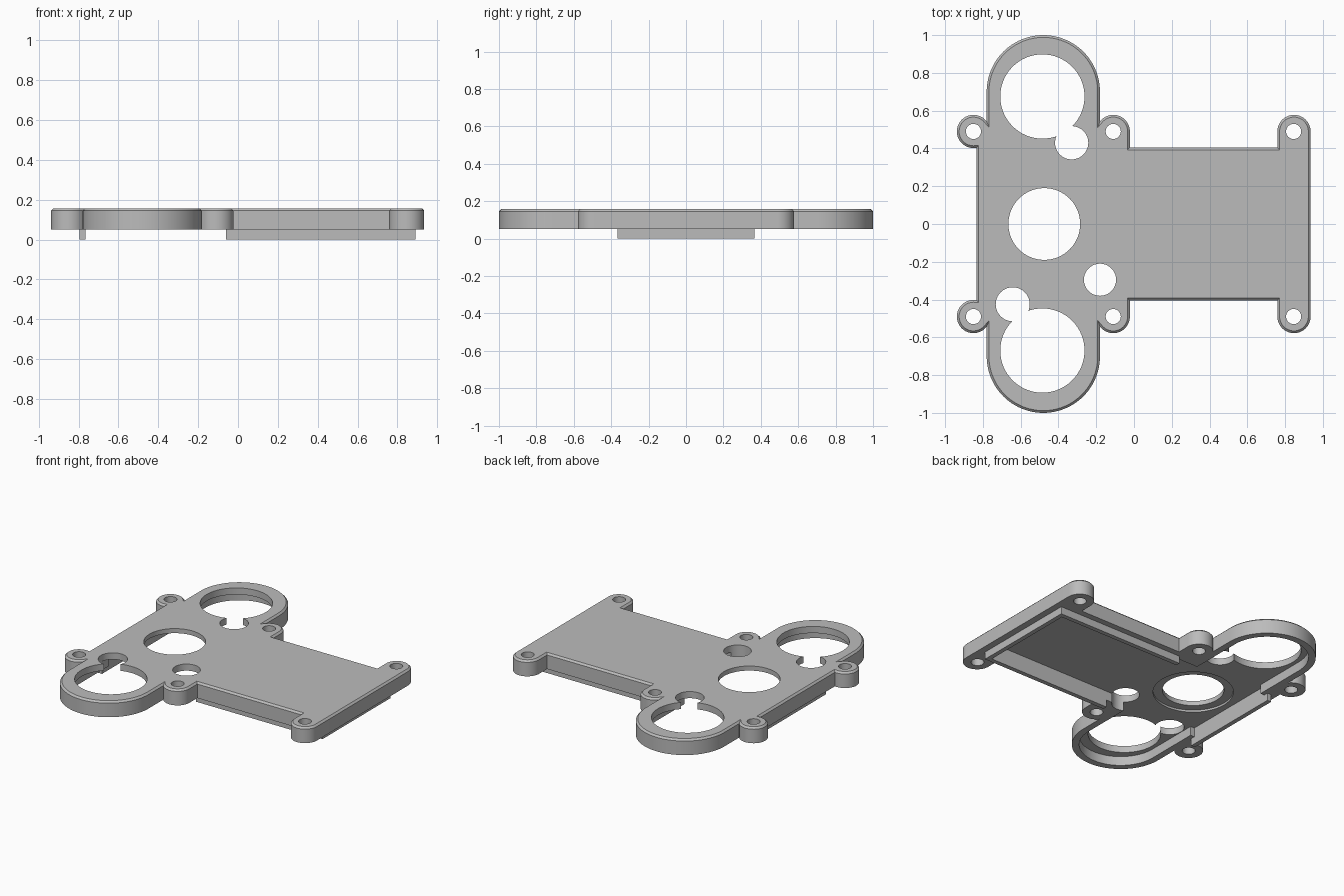
import bpy, bmesh
from math import cos, sin, radians

cube = bpy.data.objects.get("Cube")
if cube:
    bpy.data.objects.remove(cube, do_unlink=True)

grey = bpy.data.materials.new("plain grey")
grey.use_nodes = True
COLOUR = (0.5, 0.5, 0.5, 1)
grey.diffuse_color = COLOUR
grey.node_tree.nodes["Principled BSDF"].inputs["Base Color"].default_value = COLOUR

BOTTOM, TOP, CEILING = 0.05, 0.157, 0.112
TAB_R = 0.088


def arc(cx, cy, r, start, end, n=24):
    angles = [radians(start + (end - start) * i / n) for i in range(n + 1)]
    return [(cx + r * cos(a), cy + r * sin(a)) for a in angles]


def circle(cx, cy, r, n=64):
    return arc(cx, cy, r, 0, 360, n)[:-1]


def mirrored(half):
    return half + [(x, -y) for x, y in reversed(half)]


def prism(name, points, z0, z1, chamfer=0):
    """Extrude a flat outline from z0 to z1, optionally chamfering the top rim."""
    bm = bmesh.new()
    face = bm.faces.new([bm.verts.new((x, y, z0)) for x, y in points])
    new = bmesh.ops.extrude_face_region(bm, geom=[face])["geom"]
    for v in new:
        if isinstance(v, bmesh.types.BMVert):
            v.co.z = z1
    bmesh.ops.recalc_face_normals(bm, faces=bm.faces)
    if chamfer:
        rim = [e for e in bm.edges if all(v.co.z > z1 - 1e-5 for v in e.verts)]
        bmesh.ops.bevel(bm, geom=rim, offset=chamfer, segments=1, affect='EDGES')
    mesh = bpy.data.meshes.new(name)
    bm.to_mesh(mesh)
    bm.free()
    mesh.materials.append(grey)
    obj = bpy.data.objects.new(name, mesh)
    bpy.context.collection.objects.link(obj)
    return obj


def cut(target, points, z0, z1):
    cutter = prism("cutter", points, z0, z1)
    cutter.hide_render = True
    mod = target.modifiers.new("cut", 'BOOLEAN')
    mod.operation, mod.solver, mod.object = 'DIFFERENCE', 'EXACT', cutter
    bpy.context.view_layer.objects.active = target
    bpy.ops.object.modifier_apply(modifier=mod.name)
    bpy.data.objects.remove(cutter, do_unlink=True)


# Cover plate: body, two round lobes and six screw tabs in one outline
half = (arc(-0.85, 0.49, TAB_R, 280, 37.3)
        + arc(-0.48, 0.70, 0.30, 180, 0, 48)
        + arc(-0.11, 0.49, TAB_R, 142.7, 0)
        + [(-0.022, 0.405), (0.759, 0.405)]
        + arc(0.847, 0.49, TAB_R, 180, 0))
plate = prism("cover_plate", mirrored(half), BOTTOM, TOP, 0.012)

# Hollow underside reaching into both lobes
hollow = ([(-0.765, 0.335), (-0.735, 0.335)]
          + arc(-0.48, 0.70, 0.255, 180, 0, 48)
          + [(-0.225, 0.335), (0.86, 0.335)])
cut(plate, mirrored(hollow), 0, CEILING)

# Shallow seat round the middle opening
cut(plate, circle(-0.475, 0, 0.247), 0, CEILING + 0.014)

# Through openings
openings = [(-0.475, 0, 0.19), (-0.18, -0.295, 0.085),
            (-0.485, 0.675, 0.223), (-0.33, 0.43, 0.088),
            (-0.485, -0.67, 0.223), (-0.642, -0.425, 0.09)]
screws = [(x, s * 0.49, 0.04) for x in (-0.85, -0.11, 0.845) for s in (-1, 1)]
for x, y, r in openings + screws:
    cut(plate, circle(x, y, r), -0.1, 0.3)

# Locating lips below the plate
lip = mirrored([(-0.06, 0.335), (-0.06, 0.365), (0.89, 0.365)])
lip += [(-0.06, -0.335), (0.86, -0.335), (0.86, 0.335)]
lip = lip[1:] + lip[:1]
u_lip = [p for i, p in enumerate(lip) if p != lip[i - 1]]
prism("long_lip", u_lip, 0.005, BOTTOM)
prism("short_lip", mirrored([(-0.795, 0.365), (-0.765, 0.365)]), 0.005, BOTTOM)

# Smooth round walls, keep hard edges
for obj in bpy.context.collection.objects:
    if obj.name in ("cover_plate", "long_lip", "short_lip"):
        bpy.ops.object.select_all(action='DESELECT')
        obj.select_set(True)
        bpy.context.view_layer.objects.active = obj
        bpy.ops.object.shade_smooth_by_angle(angle=radians(25))

# Rest the lips on the ground
for name in ("long_lip", "short_lip"):
    for v in bpy.data.objects[name].data.vertices:
        if v.co.z < 0.01:
            v.co.z = 0
